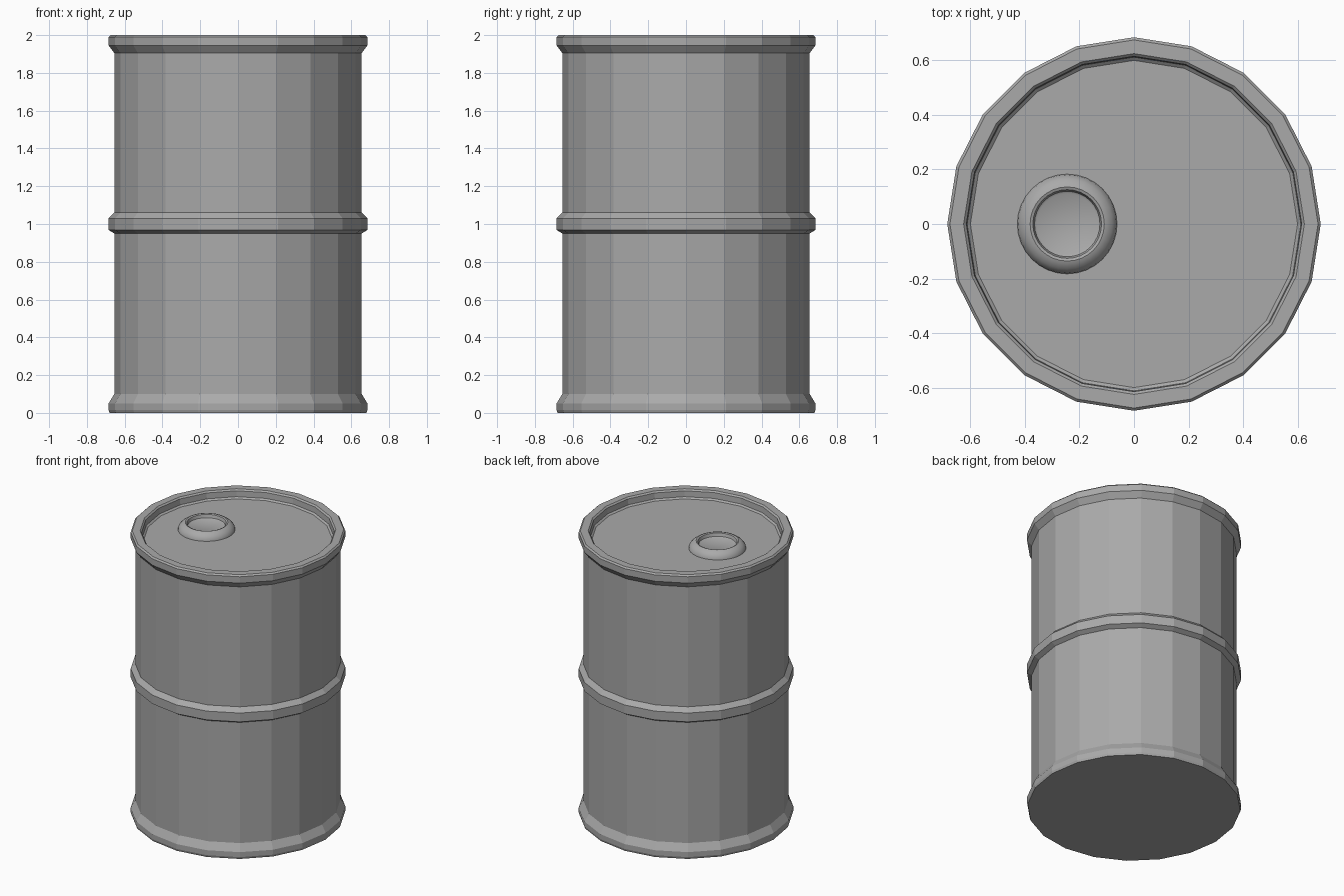
import bpy, bmesh, math

cube = bpy.data.objects.get("Cube")
if cube:
    bpy.data.objects.remove(cube, do_unlink=True)

steel = bpy.data.materials.new("grey steel")
steel.use_nodes = True
GREY = (0.4, 0.4, 0.4, 1)
steel.diffuse_color = GREY
steel.node_tree.nodes["Principled BSDF"].inputs["Base Color"].default_value = GREY


def lathe(name, profile, sides, location=(0, 0, 0), cap_start=False, cap_end=False):
    """Turn a (radius, height) profile, listed outside-up then inwards, about z."""
    bm = bmesh.new()
    rings = []
    for r, z in profile:
        angles = [math.tau * i / sides for i in range(sides)]
        rings.append([bm.verts.new((r * math.cos(a), r * math.sin(a), z)) for a in angles])
    for low, high in zip(rings, rings[1:]):
        for i in range(sides):
            j = (i + 1) % sides
            bm.faces.new((low[i], low[j], high[j], high[i]))
    if cap_start:
        bm.faces.new(rings[0][::-1])
    if cap_end:
        bm.faces.new(rings[-1])
    mesh = bpy.data.meshes.new(name)
    bm.to_mesh(mesh)
    bm.free()
    mesh.materials.append(steel)
    obj = bpy.data.objects.new(name, mesh)
    obj.location = location
    bpy.context.collection.objects.link(obj)
    return obj


WALL, RIB, SIDES = 0.655, 0.685, 20
LID_Z = 1.94

# Drum shell: bottom collar, middle rib, top collar, rim and recessed lid
lathe("drum_shell", [
    (RIB - 0.005, 0), (RIB, 0.015), (RIB, 0.05), (WALL, 0.1),
    (WALL, 0.95), (RIB, 0.968), (RIB, 1.03), (WALL, 1.06),
    (WALL, 1.905), (RIB, 1.945), (RIB, 1.99), (RIB - 0.01, 2),
    (0.625, 2), (0.615, 1.99), (0.612, LID_Z + 0.01), (0.6, LID_Z),
], SIDES, cap_start=True, cap_end=True)

# Filler bung: rounded collar with a shallow dished plug
bung = lathe("filler_bung", [
    (0.183, 0), (0.18, 0.016), (0.165, 0.034), (0.148, 0.046), (0.136, 0.05),
    (0.126, 0.046), (0.12, 0.025), (0.112, 0.02),
], 32, location=(-0.245, 0, LID_Z), cap_end=True)
bpy.ops.object.select_all(action='DESELECT')
bung.select_set(True)
bpy.context.view_layer.objects.active = bung
bpy.ops.object.shade_smooth_by_angle(angle=math.radians(35))
